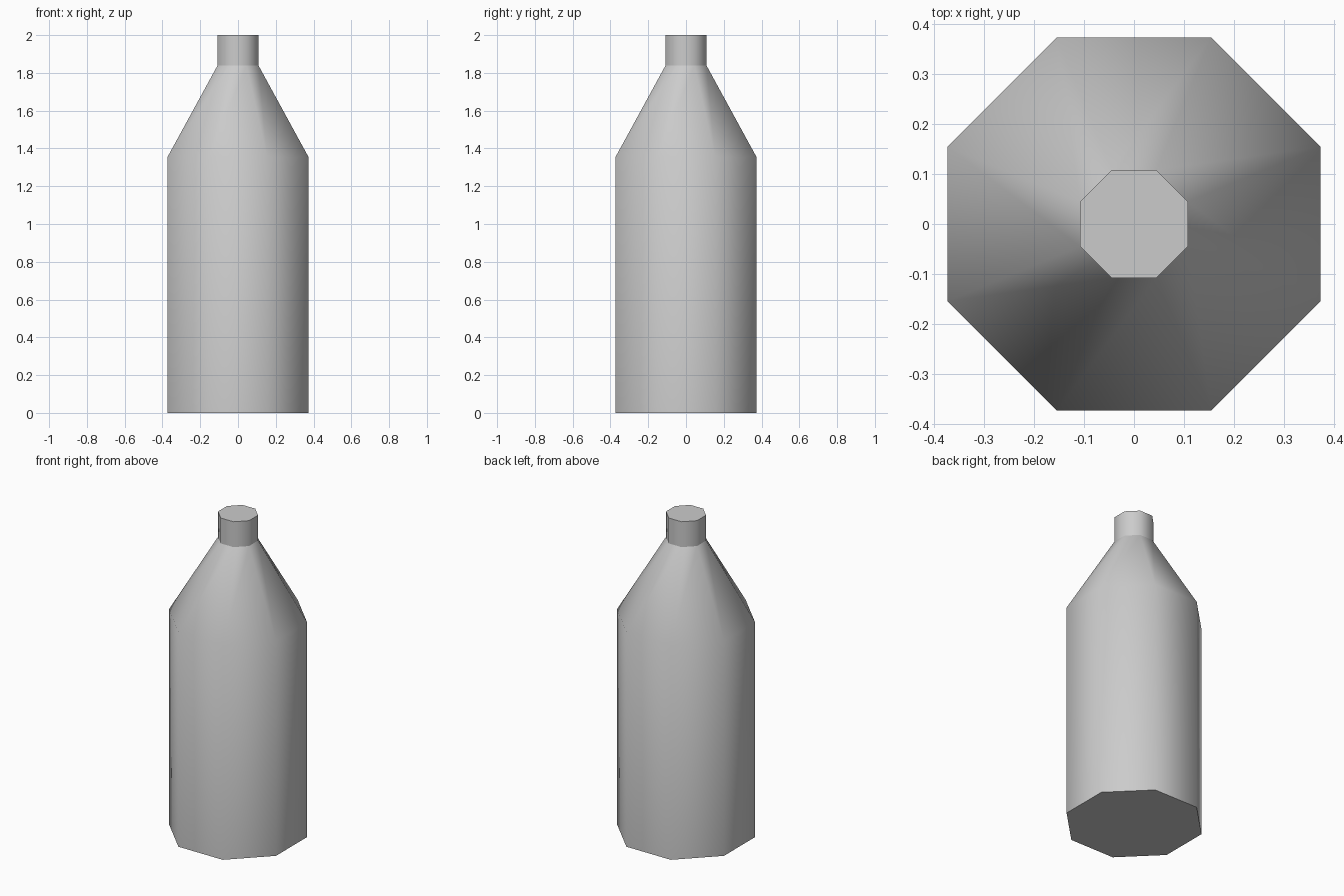
import bpy, bmesh, math
from mathutils import Vector

cube = bpy.data.objects.get("Cube")
if cube:
    bpy.data.objects.remove(cube, do_unlink=True)

SIDES = 8
FLAT = math.cos(math.pi / SIDES)  # flat-to-corner ratio of the octagon

# Single plain grey
grey = bpy.data.materials.new("plain_grey")
grey.use_nodes = True
colour = (0.6, 0.6, 0.6, 1.0)
grey.diffuse_color = colour
grey.node_tree.nodes["Principled BSDF"].inputs["Base Color"].default_value = colour

# Bottle profile: (half width across flats, height), bottom to top
NECK_BASE = 1.84
profile = [(0.373, 0.0), (0.373, 1.355), (0.108, NECK_BASE), (0.108, 2.0)]

bm = bmesh.new()
rings = []
for half_width, z in profile:
    radius = half_width / FLAT
    ring = []
    for i in range(SIDES):
        a = (i + 0.5) * math.tau / SIDES
        ring.append(bm.verts.new(Vector((radius * math.cos(a), radius * math.sin(a), z))))
    rings.append(ring)

# Walls, shoulder and neck
for low, high in zip(rings, rings[1:]):
    for i in range(SIDES):
        j = (i + 1) % SIDES
        bm.faces.new((low[i], low[j], high[j], high[i]))

# Closed base and top
bm.faces.new(rings[0][::-1])
bm.faces.new(rings[-1])

mesh = bpy.data.meshes.new("bottle")
bm.to_mesh(mesh)
bm.free()
mesh.materials.append(grey)
bottle = bpy.data.objects.new("bottle", mesh)
bpy.context.collection.objects.link(bottle)

# Smooth round the sides, crisp at the caps and the foot of the neck
bpy.ops.object.select_all(action='DESELECT')
bottle.select_set(True)
bpy.context.view_layer.objects.active = bottle
bpy.ops.object.shade_smooth_by_angle(angle=math.radians(60))
for edge in mesh.edges:
    if all(abs(mesh.vertices[v].co.z - NECK_BASE) < 0.001 for v in edge.vertices):
        edge.use_edge_sharp = True
